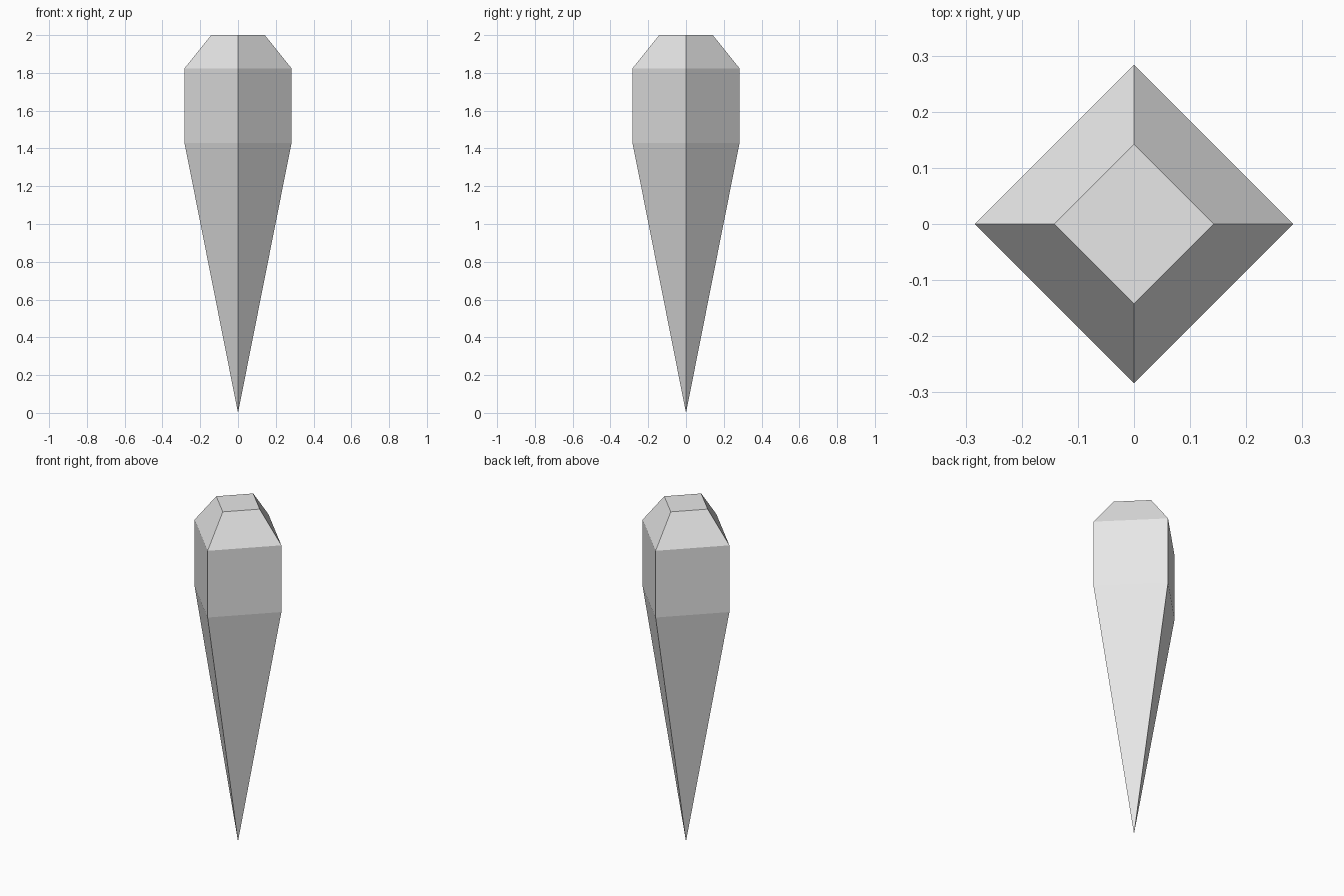
import bpy, bmesh, math

if "Cube" in bpy.data.objects:
    bpy.data.objects.remove(bpy.data.objects["Cube"])

# Single plain grey material
grey = bpy.data.materials.new("light_grey")
grey.diffuse_color = (0.8, 0.8, 0.8, 1)
grey.use_nodes = True
grey.node_tree.nodes["Principled BSDF"].inputs["Base Color"].default_value = grey.diffuse_color

# Crystal spike: square rings (radius, height) above a pointed tip
SIDES = 4
RINGS = [(0.2835, 1.43), (0.2835, 1.824), (0.142, 2.0)]

bm = bmesh.new()
tip = bm.verts.new((0, 0, 0))
rings = [[bm.verts.new((r * math.cos(i * math.tau / SIDES),
                        r * math.sin(i * math.tau / SIDES), z))
          for i in range(SIDES)] for r, z in RINGS]

for i in range(SIDES):
    j = (i + 1) % SIDES
    bm.faces.new((tip, rings[0][j], rings[0][i]))
    for low, high in zip(rings, rings[1:]):
        bm.faces.new((low[i], low[j], high[j], high[i]))
bm.faces.new(rings[-1])  # flat top

bmesh.ops.recalc_face_normals(bm, faces=bm.faces)
mesh = bpy.data.meshes.new("crystal_spike")
bm.to_mesh(mesh)
bm.free()
mesh.materials.append(grey)
bpy.context.collection.objects.link(bpy.data.objects.new("crystal_spike", mesh))
